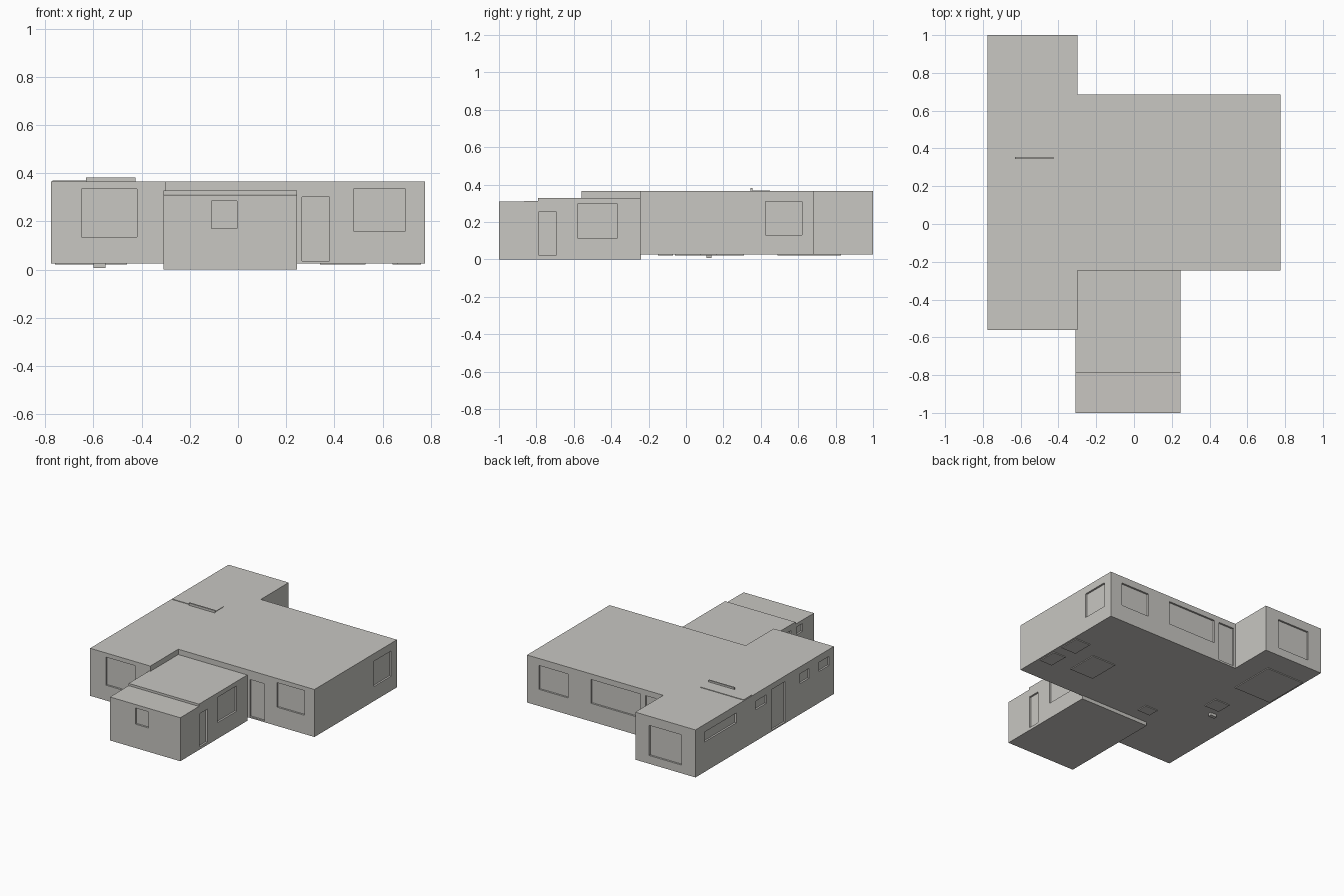
import bpy, bmesh
from mathutils import Vector

if "Cube" in bpy.data.objects:
    bpy.data.objects.remove(bpy.data.objects["Cube"])

plaster = bpy.data.materials.new("warm grey plaster")
plaster.diffuse_color = (0.58, 0.57, 0.54, 1)
plaster.use_nodes = True
plaster.node_tree.nodes["Principled BSDF"].inputs["Base Color"].default_value = plaster.diffuse_color
DEPTH = 0.013  # how far doors and windows sit back from the wall


def finish(bm, name):
    bmesh.ops.recalc_face_normals(bm, faces=bm.faces)
    mesh = bpy.data.meshes.new(name)
    bm.to_mesh(mesh)
    bm.free()
    mesh.materials.append(plaster)
    obj = bpy.data.objects.new(name, mesh)
    bpy.context.collection.objects.link(obj)
    return obj


def add_box(bm, x0, x1, y0, y1, z0, z1):
    verts = bmesh.ops.create_cube(bm, size=1)["verts"]
    size = Vector((x1 - x0, y1 - y0, z1 - z0))
    mid = Vector((x0 + x1, y0 + y1, z0 + z1)) / 2
    for v in verts:
        v.co = v.co * size + mid


def box(name, *bounds):
    bm = bmesh.new()
    add_box(bm, *bounds)
    return finish(bm, name)


def prism(name, outline, axis, start, end):
    """Extrude a 2D outline along z (x,y outline) or x (y,z outline)."""
    bm = bmesh.new()
    if axis == "z":
        pts, step = [(a, b, start) for a, b in outline], (0, 0, end - start)
    else:
        pts, step = [(start, a, b) for a, b in outline], (end - start, 0, 0)
    face = bm.faces.new([bm.verts.new(p) for p in pts])
    new = bmesh.ops.extrude_face_region(bm, geom=[face])["geom"]
    moved = [g for g in new if isinstance(g, bmesh.types.BMVert)]
    bmesh.ops.translate(bm, verts=moved, vec=step)
    return finish(bm, name)


def recess(obj, openings):
    """Each opening: wall axis, wall position, span along wall, z span."""
    bm = bmesh.new()
    for axis, wall, outward, a0, a1, z0, z1 in openings:
        lo, hi = sorted((wall - outward * DEPTH, wall + outward * 0.03))
        if axis == "x":
            add_box(bm, lo, hi, a0, a1, z0, z1)
        else:
            add_box(bm, a0, a1, lo, hi, z0, z1)
    cutter = finish(bm, obj.name + "_opening_cutter")
    cutter.hide_render = True
    mod = obj.modifiers.new("openings", "BOOLEAN")
    mod.operation, mod.solver, mod.object = "DIFFERENCE", "EXACT", cutter
    dg = bpy.context.evaluated_depsgraph_get()
    cut = bpy.data.meshes.new_from_object(obj.evaluated_get(dg))
    obj.modifiers.clear()
    obj.data = cut
    bpy.data.objects.remove(cutter)


# Main house: long left wing plus wide right block
house = prism("main_house", [
    (-0.775, -0.56), (-0.30, -0.56), (-0.30, -0.245), (0.775, -0.245),
    (0.775, 0.685), (-0.30, 0.685), (-0.30, 1.0), (-0.775, 1.0)],
    "z", 0.026, 0.365)
recess(house, [
    # front windows and door
    ("y", -0.56, -1, -0.65, -0.42, 0.135, 0.335),
    ("y", -0.245, -1, 0.265, 0.38, 0.035, 0.30),
    ("y", -0.245, -1, 0.48, 0.695, 0.16, 0.335),
    # right window
    ("x", 0.775, 1, 0.425, 0.62, 0.13, 0.31),
    # back windows and door
    ("y", 0.685, 1, 0.45, 0.68, 0.145, 0.315),
    ("y", 0.685, 1, -0.12, 0.27, 0.155, 0.325),
    ("y", 0.685, 1, -0.285, -0.16, 0.04, 0.325),
    ("y", 1.0, 1, -0.665, -0.41, 0.085, 0.30),
    # left windows and door
    ("x", -0.775, -1, 0.54, 0.90, 0.24, 0.31),
    ("x", -0.775, -1, 0.20, 0.325, 0.25, 0.31),
    ("x", -0.775, -1, -0.01, 0.145, 0.035, 0.325),
    ("x", -0.775, -1, -0.28, -0.18, 0.245, 0.315),
    ("x", -0.775, -1, -0.505, -0.39, 0.25, 0.315),
])

# Front room with a stepped roof
room = prism("front_room", [
    (-1.0, 0.0), (-0.24, 0.0), (-0.24, 0.327), (-0.79, 0.327),
    (-0.79, 0.311), (-1.0, 0.31)], "x", -0.31, 0.245)
recess(room, [
    ("y", -1.0, -1, -0.11, -0.005, 0.17, 0.285),
    ("x", 0.245, 1, -0.785, -0.695, 0.02, 0.255),
    ("x", 0.245, 1, -0.58, -0.365, 0.115, 0.295),
    ("x", -0.31, -1, -0.87, -0.81, 0.23, 0.285),
    ("x", -0.31, -1, -0.74, -0.67, 0.23, 0.285),
])

# Roof panel with a raised front lip
box("roof_panel", -0.77, -0.43, 0.355, 0.45, 0.36, 0.369)
box("roof_panel_lip", -0.63, -0.425, 0.345, 0.356, 0.36, 0.381)

# Thin plates under the floor
plates = [
    (0.34, 0.53, -0.02, 0.21), (0.66, 0.76, -0.06, 0.08),
    (0.64, 0.76, 0.16, 0.31), (-0.76, -0.46, 0.49, 0.83),
    (-0.58, -0.46, 0.18, 0.29), (-0.26, -0.16, -0.15, -0.07)]
for i, (x0, x1, y0, y1) in enumerate(plates):
    box(f"floor_plate_{i + 1}", x0, x1, y0, y1, 0.020, 0.028)
box("floor_drain", -0.60, -0.55, 0.11, 0.135, 0.006, 0.03)
